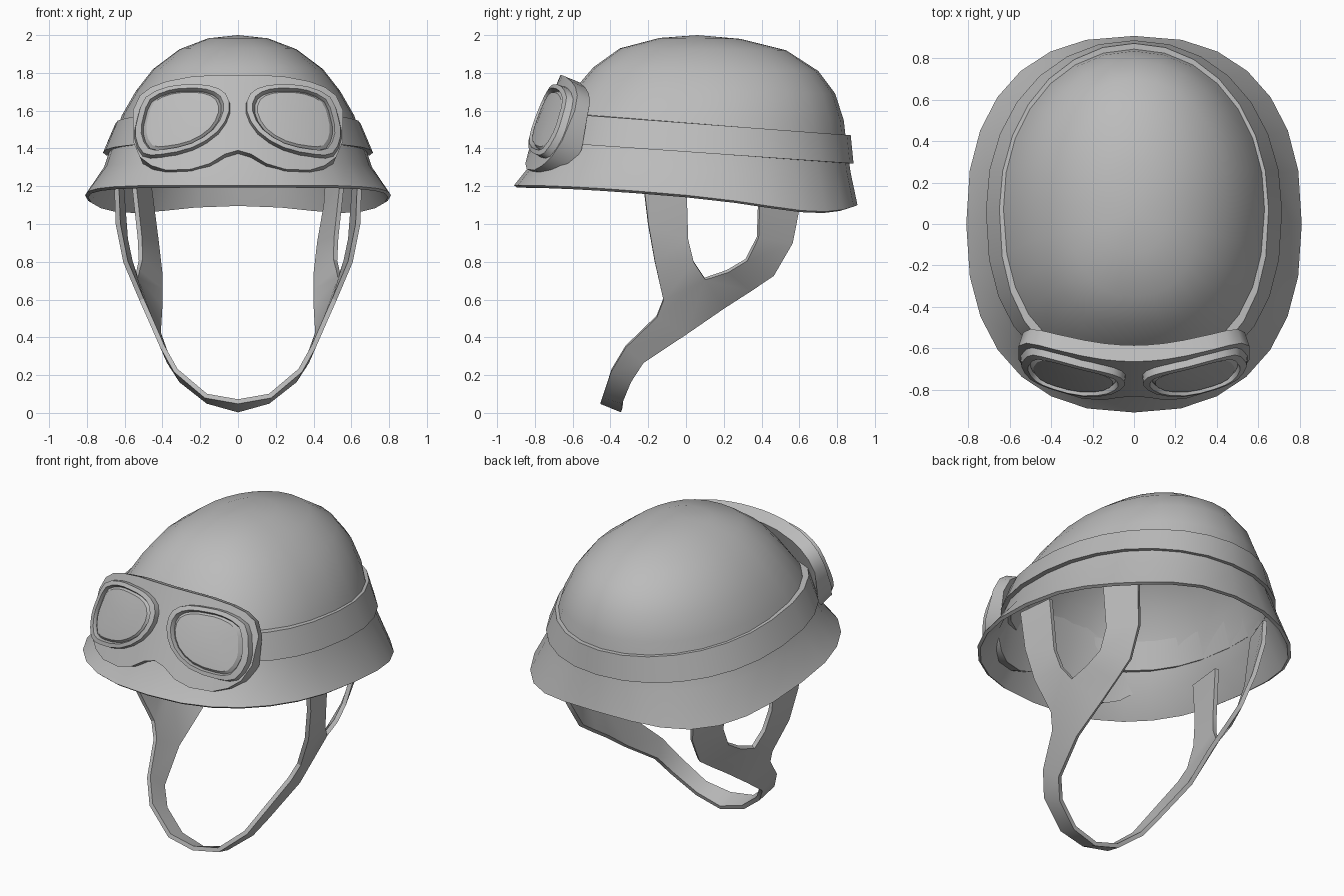
import bpy, bmesh, math
from mathutils import Vector

if "Cube" in bpy.data.objects:
    bpy.data.objects.remove(bpy.data.objects["Cube"])

grey = bpy.data.materials.new("plain grey")
grey.diffuse_color = (0.5, 0.5, 0.5, 1)
grey.use_nodes = True
grey.node_tree.nodes["Principled BSDF"].inputs["Base Color"].default_value = grey.diffuse_color
SEG = 28


def make(name, verts, faces, angle=35, thickness=0, offset=-1, mirror=False):
    mesh = bpy.data.meshes.new(name)
    mesh.from_pydata([tuple(v) for v in verts], [], faces)
    mesh.materials.append(grey)
    obj = bpy.data.objects.new(name, mesh)
    bpy.context.collection.objects.link(obj)
    bm = bmesh.new()
    bm.from_mesh(mesh)
    bmesh.ops.recalc_face_normals(bm, faces=bm.faces)
    bm.to_mesh(mesh)
    bm.free()
    bpy.ops.object.select_all(action='DESELECT')
    bpy.context.view_layer.objects.active = obj
    obj.select_set(True)
    if mirror:
        m = obj.modifiers.new("mirror", 'MIRROR')
        m.use_clip = True
    if thickness:
        s = obj.modifiers.new("thickness", 'SOLIDIFY')
        s.thickness, s.offset, s.use_even_offset = thickness, offset, True
    if obj.modifiers:
        bpy.ops.object.convert(target='MESH')
    bpy.ops.object.shade_smooth_by_angle(angle=math.radians(angle))
    return obj


def ring(zf, zb, yf, yb, hx, p_front=2.4, p_back=2.05, brim=False):
    """Rounded oval, boxier in front, whose height blends from front to back."""
    pts = []
    for i in range(SEG):
        a = 2 * math.pi * i / SEG
        c, s = math.cos(a), math.sin(a)
        power = p_front if s < 0 else p_back
        x = math.copysign(abs(c) ** (2 / power), c)
        y = math.copysign(abs(s) ** (2 / power), s)
        t = (y + 1) / 2
        dip = 0
        if brim:
            t = t * t * (3 - 2 * t)
            dip = 0.1 * max(0, y) ** 2 * (1 - y ** 4)
        pts.append((hx * x, (yf + yb) / 2 + (yb - yf) / 2 * y, zf + (zb - zf) * t - dip))
    return pts


def bridge(n_rings, n, closed=False):
    faces = []
    for r in range(n_rings if closed else n_rings - 1):
        q = (r + 1) % n_rings
        for i in range(n):
            j = (i + 1) % n
            faces.append((r * n + i, r * n + j, q * n + j, q * n + i))
    return faces


def dome(name, rings, apex, thickness=0):
    verts = [p for r in rings for p in r]
    faces = bridge(len(rings), SEG)
    top = len(verts)
    verts.append(apex)
    faces += [(top - SEG + i, top - SEG + (i + 1) % SEG, top) for i in range(SEG)]
    return make(name, verts, faces, 40, thickness)


# Helmet shell: flared brim rising to a long rounded dome
brim = ring(1.205, 1.10, -.91, .908, .81, 2.35, 2.4, True)
levels = [(1.33, 1.27, -.81, .872, .71, 2.4, 2.2), (1.47, 1.42, -.745, .85, .66),
          (1.60, 1.55, -.675, .835, .615), (1.72, 1.69, -.585, .79, .54),
          (1.83, 1.81, -.49, .70, .45), (1.93, 1.92, -.35, .53, .31),
          (1.985, 1.98, -.14, .29, .16)]
dome("helmet_shell", [brim] + [ring(*lv) for lv in levels], (0, .06, 2.0), 0.02)

# Goggle band wrapped around the shell
band = [(1.435, 1.32, -.76, .887, .715, 2.4, 2.1), (1.59, 1.47, -.73, .872, .65),
        (1.59, 1.47, -.65, .835, .61), (1.435, 1.32, -.71, .85, .66, 2.4, 2.1)]
make("goggle_band", [p for b in band for p in ring(*b)], bridge(4, SEG, True), 40)

# Chin strap: one half of the harness, mirrored; the front leg sits furthest out
front = [(0, -.45, .06), (.17, -.44, .09), (.33, -.395, .225), (.40, -.32, .35),
         (.47, -.155, .51), (.51, -.12, .60), (.595, -.165, .80),
         (.635, -.2, 1.0), (.645, -.23, 1.25)]
back = [(0, -.34, .015), (.16, -.335, .06), (.30, -.29, .17), (.365, -.225, .27),
        (.42, 0, .42), (.54, .10, .71), (.57, .04, .80),
        (.595, .01, .92), (.62, 0, 1.25)]
rear_in = [(.53, .22, .75), (.515, .32, .81), (.52, .38, .93), (.555, .39, 1.25)]
rear_out = [(.41, .20, .56), (.41, .34, .65), (.41, .46, .73), (.43, .56, .90),
            (.465, .60, 1.1), (.475, .60, 1.25)]
verts = front + back + rear_in + rear_out
nf = len(front)
faces = [(i, i + 1, nf + i + 1, nf + i) for i in range(nf - 1)]
ri, ro, crotch = 2 * nf, 2 * nf + 4, nf + 5
faces += [(nf + 4, crotch, ro), (crotch, ri, ro + 1, ro), (ri, ri + 1, ro + 2, ro + 1),
          (ri + 1, ri + 2, ro + 3, ro + 2), (ri + 2, ri + 3, ro + 5, ro + 4, ro + 3)]
make("chin_strap", verts, faces, 30, 0.025, 0, True)

# Goggles: a slanted, wrapped front surface
OUT = Vector((0, -.925, .38))


def on_front(x, z, h=0):
    return Vector((x, -.87 + .42 * (z - 1.3) + .5 * x * x, z)) + OUT * h


cols = [(0, 1.79, 1.39), (.07, 1.79, 1.37), (.15, 1.787, 1.32), (.25, 1.78, 1.29),
        (.38, 1.755, 1.285), (.46, 1.725, 1.31), (.52, 1.68, 1.355), (.557, 1.60, 1.44)]
cols = [(-x, t, b) for x, t, b in reversed(cols[1:])] + cols
n = len(cols)
verts = []
for top_h, low_h, w in ((0, 0, 1), (-.085, -.125, .96)):
    verts += [on_front(x * w, t, top_h) for x, t, b in cols]
    verts += [on_front(x * w, b, low_h) for x, t, b in reversed(cols)]
m = 2 * n
faces = bridge(2, m)
for k in (0, m):
    faces += [(k + i, k + i + 1, k + m - 2 - i, k + m - 1 - i) for i in range(n - 1)]
make("goggle_frame", verts, faces, 35)

# Lens outline, rounded off, then repeated on both sides with a raised rim
coarse = [(.49, 1.55), (.455, 1.64), (.36, 1.685), (.27, 1.695), (.175, 1.69), (.105, 1.655),
          (.09, 1.58), (.14, 1.49), (.25, 1.42), (.385, 1.39), (.465, 1.395), (.5, 1.47)]
lens = []
for i, p in enumerate(coarse):
    a, b, c = Vector(coarse[i - 1]), Vector(p), Vector(coarse[(i + 1) % 12])
    d = Vector(coarse[(i + 2) % 12])
    lens += [b, (b + c) * .5625 - (a + d) * .0625]
cx, cz = .295, 1.55


def lens_ring(side, scale, h):
    return [on_front(side * (cx + (x - cx) * scale), cz + (z - cz) * scale, h) for x, z in lens]


k = len(lens)
for side, label in ((-1, "left"), (1, "right")):
    rim = [(1.24, -.01), (1.21, .035), (1.06, .04), (1.0, .015), (1.0, -.01)]
    verts = [p for s, h in rim for p in lens_ring(side, s, h)]
    make(label + "_lens_rim", verts, bridge(len(rim), k, True), 35)
    verts = lens_ring(side, 1.01, .015) + lens_ring(side, .93, .03) + lens_ring(side, .5, .035)
    glass = make(label + "_lens", verts, bridge(3, k) + [tuple(range(2 * k, 3 * k))], 25)
    # keep the glass facing forward
    if sum(p.normal.y for p in glass.data.polygons) > 0:
        glass.data.flip_normals()
